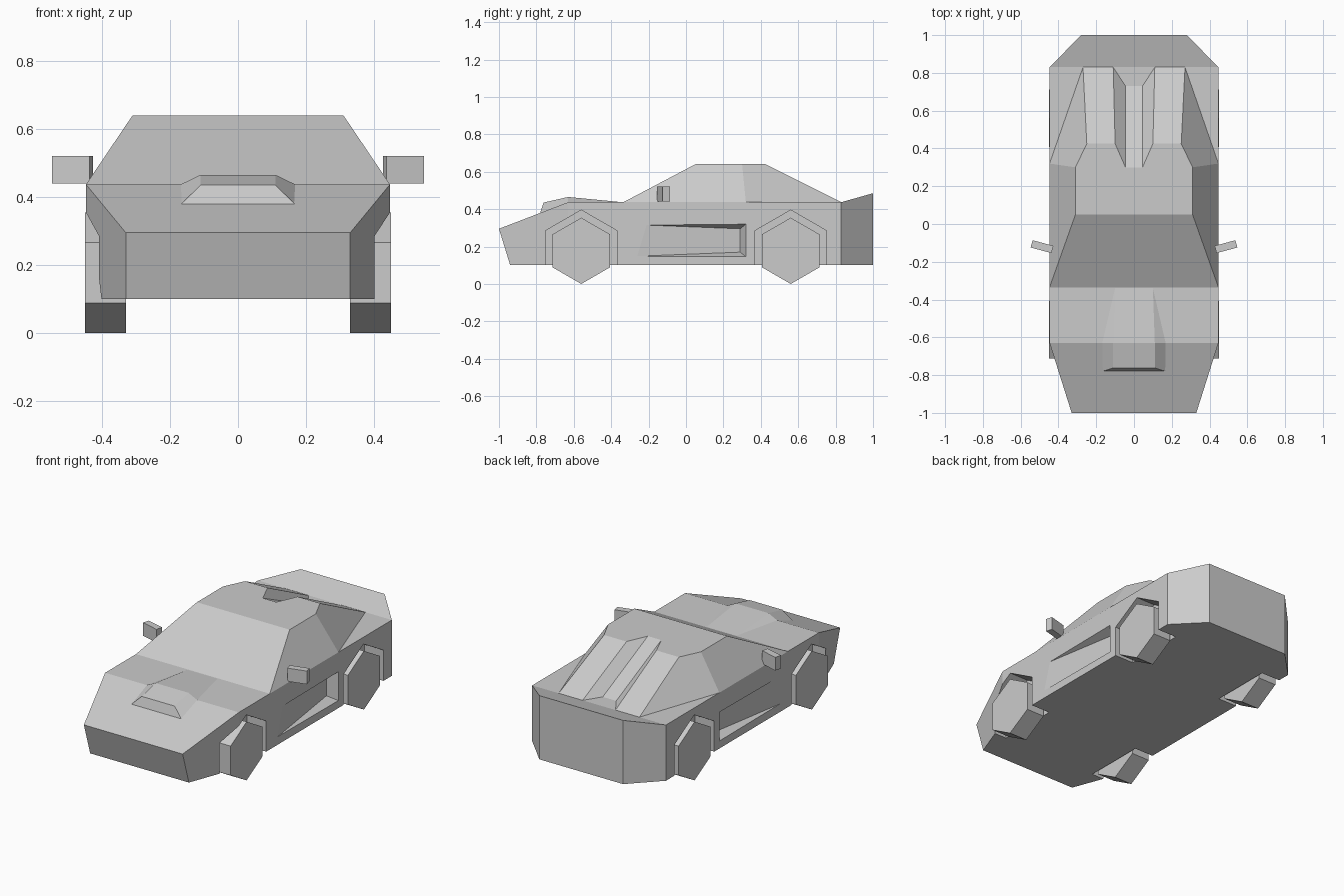
import bpy, bmesh, math

cube = bpy.data.objects.get("Cube")
if cube:
    bpy.data.objects.remove(cube, do_unlink=True)

paint = bpy.data.materials.new("light_grey")
paint.use_nodes = True
GREY = (0.6, 0.6, 0.6, 1)
paint.diffuse_color = GREY
paint.node_tree.nodes["Principled BSDF"].inputs["Base Color"].default_value = GREY

WAIST, ROOF, FLOOR = 0.437, 0.64, 0.1
WIDE = 0.447


def part(name, verts, faces, mirrored=False):
    """Flat-shaded mesh; half shapes are reflected across x = 0 and welded."""
    bm = bmesh.new()
    for side in ((1, -1) if mirrored else (1,)):
        vs = [bm.verts.new((x * side, y, z)) for x, y, z in verts]
        for f in faces:
            bm.faces.new([vs[i] for i in f])
    bmesh.ops.remove_doubles(bm, verts=bm.verts, dist=0.0005)
    bmesh.ops.recalc_face_normals(bm, faces=bm.faces)
    mesh = bpy.data.meshes.new(name)
    bm.to_mesh(mesh)
    bm.free()
    mesh.materials.append(paint)
    obj = bpy.data.objects.new(name, mesh)
    bpy.context.collection.objects.link(obj)
    return obj


def prism(name, outline, x0, x1):
    """Extrude a (y, z) outline along x."""
    n = len(outline)
    verts = [(x, y, z) for x in (x0, x1) for y, z in outline]
    faces = [tuple(range(n)), tuple(range(n, 2 * n))]
    faces += [(i, (i + 1) % n, n + (i + 1) % n, n + i) for i in range(n)]
    return part(name, verts, faces)


def hexagon(cy, cz, r):
    angles = [math.radians(60 * k) for k in range(6)]
    return [(cy + r * math.sin(a), cz + r * math.cos(a)) for a in angles]


def cut(target, cutter):
    cutter.hide_render = True
    mod = target.modifiers.new("cut", "BOOLEAN")
    mod.operation, mod.solver, mod.object = "DIFFERENCE", "EXACT", cutter
    bpy.context.view_layer.objects.active = target
    bpy.ops.object.modifier_apply(modifier=mod.name)
    bpy.data.objects.remove(cutter, do_unlink=True)


# Lower body: lofted stations of (half width, bottom y, top y, top z)
stations = [(0.33, -0.94, -1, 0.295), (WIDE, -0.63, -0.63, WAIST),
            (WIDE, 0.83, 0.83, WAIST), (0.28, 1, 1, 0.485)]
verts = []
for w, yb, yt, zt in stations:
    verts += [(-w, yb, FLOOR), (w, yb, FLOOR), (w, yt, zt), (-w, yt, zt)]
faces = [(0, 1, 2, 3), (12, 13, 14, 15)]
for s in range(0, 12, 4):
    faces += [(s + i, s + (i + 1) % 4, s + 4 + (i + 1) % 4, s + 4 + i) for i in range(4)]
body = part("body", verts, faces)

for side, label in ((1, "left"), (-1, "right")):
    # Wheel arches and wheels
    for end, y in (("front", -0.56), ("rear", 0.56)):
        cut(body, prism("arch_cutter", hexagon(y, 0.175, 0.22), side * 0.32, side * 0.6))
        prism(f"{end}_{label}_wheel", hexagon(y, 0.177, 0.177), side * 0.33, side * 0.45)

    # Side intake: a wedge that deepens towards the rear
    x = side * (WIDE + 0.001)
    deep = side * 0.388
    wedge = [(x, -0.22, 0.315), (x, -0.27, 0.148), (x, 0.32, 0.145),
             (x, 0.32, 0.32), (deep, 0.29, 0.17), (deep, 0.29, 0.295)]
    cut(body, part("intake_cutter", wedge, [
        (0, 1, 2, 3), (0, 1, 4, 5), (2, 3, 5, 4), (1, 2, 4), (0, 3, 5)]))

    # Door mirror
    c, s = math.cos(math.radians(15)), math.sin(math.radians(15))
    plan = [(-0.057, -0.02), (0.057, -0.02), (0.057, 0.02), (-0.057, 0.02)]
    corners = [(side * (0.487 + u * c - v * s), -0.12 + u * s + v * c, z)
               for z in (0.44, 0.52) for u, v in plan]
    part(f"{label}_mirror", corners, [(0, 1, 2, 3), (4, 5, 6, 7)] + [
        (i, (i + 1) % 4, 4 + (i + 1) % 4, 4 + i) for i in range(4)])

# Cabin half: windscreen, side glass, rear quarter, roof and grooved rear slope
cabin = [
    (0, -0.335, WAIST), (WIDE, -0.335, WAIST), (WIDE, 0.32, WAIST), (0.27, 0.83, WAIST),
    (0, 0.05, ROOF), (0.31, 0.05, ROOF), (0.31, 0.3, ROOF), (0.25, 0.425, ROOF),
    (0.1, 0.425, ROOF), (0.045, 0.3, ROOF), (0, 0.3, ROOF),
    (0.11, 0.83, WAIST), (0.045, 0.73, WAIST), (0, 0.73, WAIST)]
part("cabin", cabin, [
    (0, 1, 5, 4), (1, 2, 6, 5), (2, 3, 7, 6), (4, 5, 6, 7, 8, 9, 10),
    (7, 3, 11, 8), (8, 11, 12, 9), (9, 12, 13, 10)], mirrored=True)

# Bonnet scoop half
scoop = [
    (0, -0.78, 0.378), (0.168, -0.78, 0.378), (0, -0.762, 0.435), (0.11, -0.762, 0.435),
    (0, -0.63, 0.465), (0.11, -0.63, 0.465), (0.168, -0.63, WAIST),
    (0, -0.34, WAIST), (0.1, -0.34, WAIST)]
part("bonnet_scoop", scoop, [
    (0, 1, 3, 2), (2, 3, 5, 4), (1, 6, 5, 3), (4, 5, 8, 7), (5, 6, 8)], mirrored=True)
